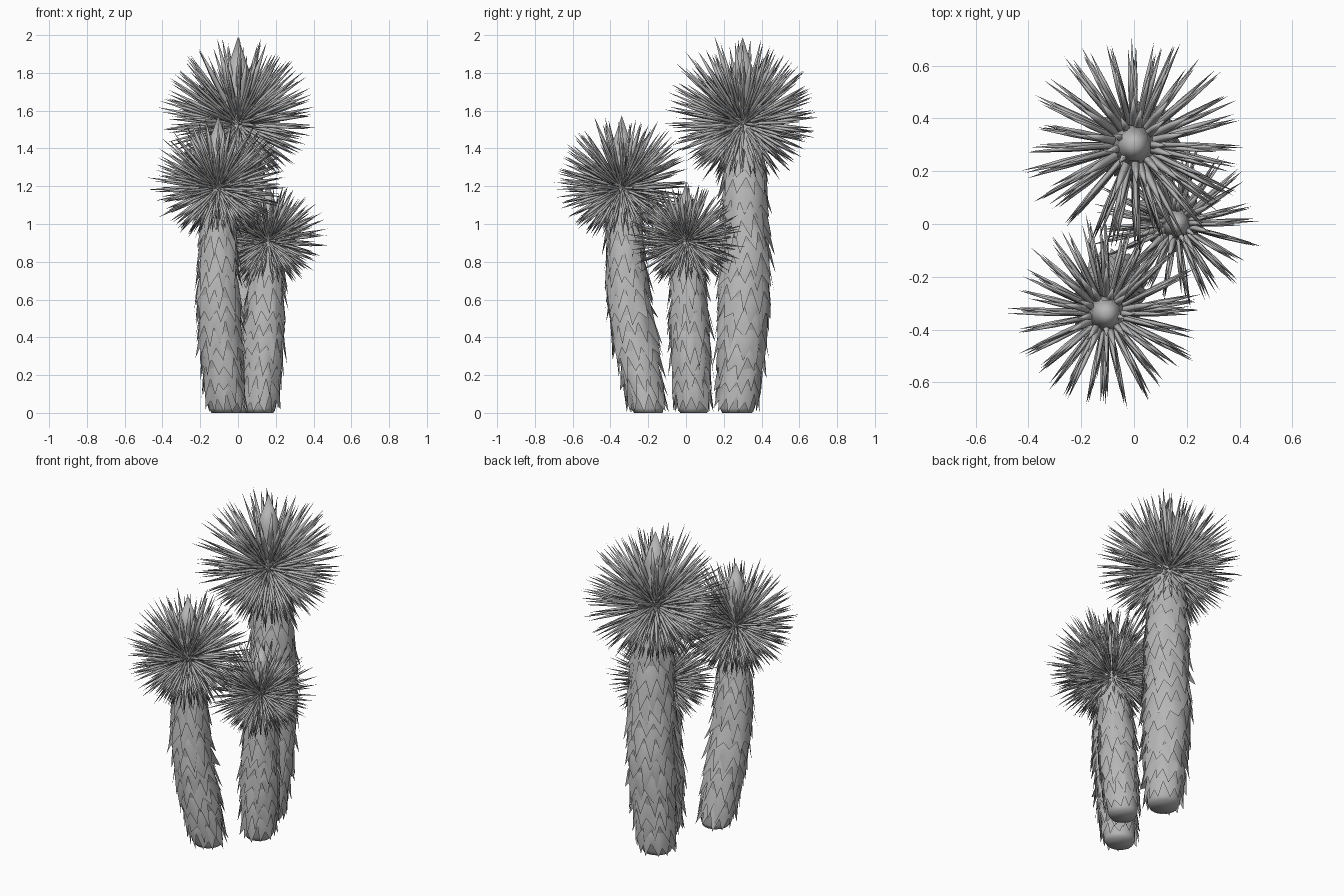
import bpy, bmesh, math, random
from mathutils import Vector

random.seed(4)
cube = bpy.data.objects.get("Cube")
if cube:
    bpy.data.objects.remove(cube, do_unlink=True)

SHADE = (0.47, 0.47, 0.47, 1)
grey = bpy.data.materials.new("plain_grey")
grey.use_nodes = True
grey.diffuse_color = SHADE
grey.node_tree.nodes["Principled BSDF"].inputs["Base Color"].default_value = SHADE


def finish(bm, name, angle):
    mesh = bpy.data.meshes.new(name)
    bm.to_mesh(mesh)
    bm.free()
    mesh.materials.append(grey)
    obj = bpy.data.objects.new(name, mesh)
    bpy.context.collection.objects.link(obj)
    bpy.ops.object.select_all(action='DESELECT')
    obj.select_set(True)
    bpy.context.view_layer.objects.active = obj
    bpy.ops.object.shade_smooth_by_angle(angle=math.radians(angle))


def bridge(bm, a, b):
    """Join two rings, a below b, with faces turned outward."""
    n = len(a)
    for i in range(n):
        bm.faces.new((a[i], a[(i + 1) % n], b[(i + 1) % n], b[i]))


def fan(bm, loop, tip):
    for i in range(len(loop)):
        bm.faces.new((loop[i], loop[(i + 1) % len(loop)], tip))


def centre_at(path, z):
    """Point on the leaning trunk axis at height z."""
    for a, b in zip(path, path[1:]):
        if z <= b[2]:
            break
    return Vector(a).lerp(Vector(b), (z - a[2]) / (b[2] - a[2]))


def ring(bm, centre, radius, n=24):
    return [bm.verts.new(centre + Vector((math.cos(t), math.sin(t), 0)) * radius)
            for t in (math.tau * i / n for i in range(n))]


def trunk(name, path, base_r, mid_r, neck_r):
    height = path[-1][2]

    def radius(z):
        # narrow foot, fuller middle, slim neck
        t = z / height
        if t < 0.4:
            return base_r + (mid_r - base_r) * math.sin(t / 0.4 * math.pi / 2)
        return mid_r + (neck_r - mid_r) * ((t - 0.4) / 0.6) ** 1.5

    bm = bmesh.new()
    # solid core with a rounded foot
    rows = [ring(bm, centre_at(path, 0), base_r * 0.75)]
    for k in range(11):
        z = 0.025 + (height - 0.025) * k / 10
        rows.append(ring(bm, centre_at(path, z), radius(z) * 0.86))
    for a, b in zip(rows, rows[1:]):
        bridge(bm, a, b)
    bm.faces.new(rows[0][::-1])
    bm.faces.new(rows[-1])
    # overlapping skirts of dead leaves with ragged pointed hems
    z = 0.1
    while z < height - 0.06:
        upper = ring(bm, centre_at(path, z + 0.07), radius(z + 0.07) * 0.8)
        middle, hem = [], []
        turn = random.uniform(0, 0.5)
        for i in range(24):
            tip = i % 2 == 0
            ang = math.tau * i / 24 + turn + random.uniform(-0.09, 0.09)
            drop = random.uniform(0.07, 0.15) if tip else random.uniform(-0.01, 0.05)
            flare = random.uniform(1.0, 1.22) if tip else random.uniform(0.9, 1.02)
            for loop, zz, f in ((middle, z + 0.02, random.uniform(0.88, 1.0)),
                                (hem, max(0.004, z - drop), flare)):
                out = Vector((math.cos(ang), math.sin(ang), 0))
                loop.append(bm.verts.new(centre_at(path, zz) + out * radius(zz) * f))
        bridge(bm, hem, middle)
        bridge(bm, middle, upper)
        z += 0.095
    finish(bm, name, 80)


def spike(bm, base, direction, length, width):
    """Slim leaf blade with a diamond section, widest near its middle."""
    side = direction.cross(Vector((0, 0, 1))).normalized()
    up = direction.cross(side)
    loops = []
    for t, w in ((0.3, 0.9), (0.62, 0.8)):
        p = base + direction * length * t
        loops.append([bm.verts.new(p + off * w * width) for off in (side, up, -side, -up)])
    fan(bm, loops[0][::-1], bm.verts.new(base))
    bridge(bm, loops[0], loops[1])
    fan(bm, loops[1], bm.verts.new(base + direction * length))


def crown(name, centre, reach, top, columns):
    bm = bmesh.new()
    c = Vector(centre)
    # leaves stand in upright fans around the head
    for i in range(columns):
        az = math.tau * (i + random.uniform(-0.25, 0.25)) / columns
        fan_reach = random.uniform(0.95, 1.08)
        for k in range(13):
            el = math.radians(-58 + 11 * k + random.uniform(-5, 5))
            steep = el > 0.95
            if steep and (i + k) % 3:
                continue
            a = az + random.uniform(-0.05, 0.05)
            d = Vector((math.cos(el) * math.cos(a), math.cos(el) * math.sin(a), math.sin(el)))
            stretch = 1 + (top / reach - 1) * max(0, math.sin(el)) + 0.2 * min(0, math.sin(el))
            spike(bm, c, d, reach * fan_reach * stretch * random.uniform(0.92, 1.03),
                  reach * (0.045 if steep else 0.028))
    # closed bud of broad young leaves at the tip
    rows = [ring(bm, c + Vector((0, 0, top * t)), reach * r, 10)
            for t, r in ((0, 0.1), (0.25, 0.2), (0.6, 0.15))]
    for a, b in zip(rows, rows[1:]):
        bridge(bm, a, b)
    fan(bm, rows[-1], bm.verts.new(c + Vector((0, 0, top))))
    finish(bm, name, 100)


plants = (
    ("tall", [(0.01, 0.27, 0), (0.02, 0.31, 0.6), (0.02, 0.31, 1.2), (0.0, 0.30, 1.53)],
     0.105, 0.14, 0.105, 0.41, 0.46, 28),
    ("middle", [(-0.065, -0.2, 0), (-0.085, -0.255, 0.3), (-0.105, -0.305, 0.6), (-0.105, -0.34, 1.19)],
     0.10, 0.122, 0.08, 0.36, 0.385, 28),
    ("short", [(0.115, 0.04, 0), (0.135, 0.02, 0.4), (0.16, 0.0, 0.91)],
     0.095, 0.112, 0.08, 0.31, 0.305, 26),
)
for label, path, base_r, mid_r, neck_r, reach, top, columns in plants:
    trunk(label + "_trunk", path, base_r, mid_r, neck_r)
    crown(label + "_crown", path[-1], reach, top, columns)
